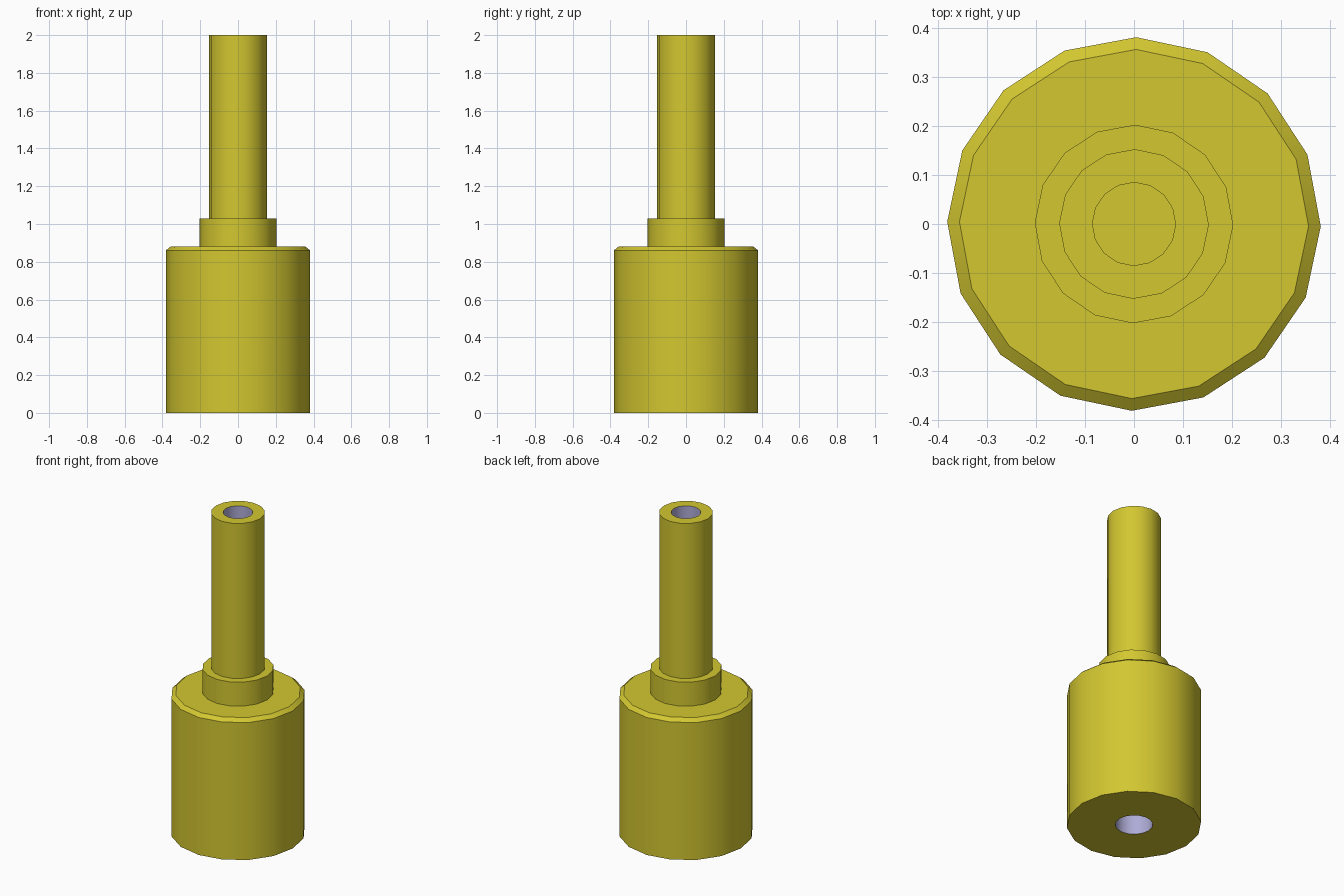
import bpy
import bmesh
import math

if "Cube" in bpy.data.objects:
    bpy.data.objects.remove(bpy.data.objects["Cube"], do_unlink=True)

SIDES = 16
TURN = math.radians(-0.7)


def make_material(name, color):
    mat = bpy.data.materials.new(name)
    mat.use_nodes = True
    mat.diffuse_color = color
    mat.node_tree.nodes["Principled BSDF"].inputs["Base Color"].default_value = color
    return mat


yellow = make_material("yellow", (0.65, 0.57, 0.03, 1))
lavender = make_material("lavender grey", (0.42, 0.41, 0.67, 1))


def lathe(name, profile, bore_radius=None):
    """Revolve (radius, z) points; a radius of zero closes with a flat cap."""
    bm = bmesh.new()
    rings = []
    for radius, z in profile:
        if radius == 0:
            rings.append(None)
            continue
        angles = [TURN + math.tau * i / SIDES for i in range(SIDES)]
        rings.append([bm.verts.new((radius * math.cos(a), radius * math.sin(a), z))
                      for a in angles])
    for k in range(len(rings) - 1):
        low, high = rings[k], rings[k + 1]
        if low is None:
            bm.faces.new(high[::-1])
        elif high is None:
            bm.faces.new(low)
        else:
            # Vertical walls of the bore take the second colour
            is_bore = profile[k][0] == profile[k + 1][0] == bore_radius
            for i in range(SIDES):
                j = (i + 1) % SIDES
                face = bm.faces.new((low[i], low[j], high[j], high[i]))
                face.material_index = int(is_bore)
    mesh = bpy.data.meshes.new(name)
    bm.to_mesh(mesh)
    bm.free()
    mesh.materials.append(yellow)
    mesh.materials.append(lavender)
    obj = bpy.data.objects.new(name, mesh)
    bpy.context.collection.objects.link(obj)
    bpy.ops.object.select_all(action="DESELECT")
    obj.select_set(True)
    bpy.context.view_layer.objects.active = obj
    bpy.ops.object.shade_smooth_by_angle(angle=math.radians(30))
    return obj


BODY, RIM, COLLAR, SHAFT = 0.382, 0.357, 0.203, 0.153
SOCKET, BORE = 0.107, 0.085

# Wide body with a chamfered top and a blind socket underneath
lathe("body", [(0, 0.6), (SOCKET, 0.6), (SOCKET, 0), (BODY, 0),
               (BODY, 0.86), (RIM, 0.88), (COLLAR, 0.88)], SOCKET)

# Short collar between the body and the shaft
lathe("collar", [(COLLAR, 0.88), (COLLAR, 1.03), (SHAFT, 1.03)])

# Hollow shaft with a blind bore from the top
lathe("shaft", [(SHAFT, 1.03), (SHAFT, 2), (BORE, 2), (BORE, 0.88), (0, 0.88)], BORE)
